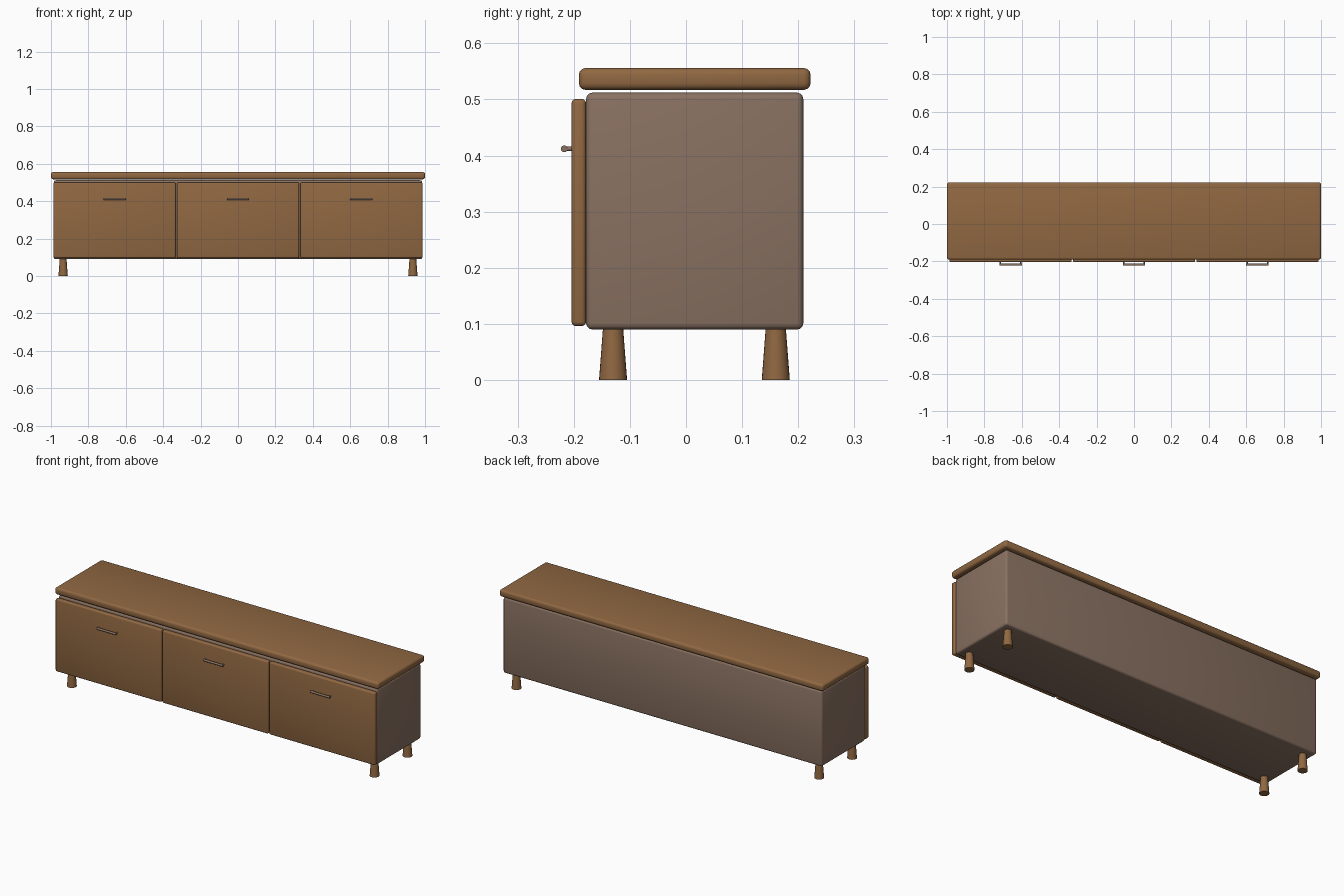
import bpy
import bmesh
from mathutils import Matrix, Vector

cube = bpy.data.objects.get("Cube")
if cube:
    bpy.data.objects.remove(cube, do_unlink=True)


def make_material(name, rgb):
    mat = bpy.data.materials.new(name)
    mat.use_nodes = True
    color = (*rgb, 1)
    mat.diffuse_color = color
    bsdf = next(n for n in mat.node_tree.nodes if n.type == "BSDF_PRINCIPLED")
    bsdf.inputs["Base Color"].default_value = color
    return mat


wood = make_material("warm wood", (0.28, 0.138, 0.054))
taupe = make_material("taupe brown", (0.25, 0.165, 0.12))


def finish(name, bm, mat):
    mesh = bpy.data.meshes.new(name)
    bm.to_mesh(mesh)
    bm.free()
    mesh.materials.append(mat)
    obj = bpy.data.objects.new(name, mesh)
    bpy.context.collection.objects.link(obj)
    bpy.ops.object.select_all(action="DESELECT")
    obj.select_set(True)
    bpy.context.view_layer.objects.active = obj
    bpy.ops.object.shade_smooth_by_angle(angle=0.8)
    return obj


def rounded_box(name, low, high, radius, mat):
    low, high = Vector(low), Vector(high)
    bm = bmesh.new()
    bmesh.ops.create_cube(bm, size=1)
    bmesh.ops.scale(bm, vec=high - low, verts=bm.verts)
    bmesh.ops.translate(bm, vec=(low + high) / 2, verts=bm.verts)
    bmesh.ops.bevel(bm, geom=bm.edges[:], offset=radius, segments=3,
                    profile=0.5, affect="EDGES")
    return finish(name, bm, mat)


def add_cylinder(bm, r1, r2, depth, matrix):
    bmesh.ops.create_cone(bm, cap_ends=True, segments=24, radius1=r1,
                          radius2=r2, depth=depth, matrix=matrix)


# Carcass and floating top slab
rounded_box("cabinet_body", (-0.985, -0.178, 0.09), (0.985, 0.209, 0.512), 0.011, taupe)
rounded_box("top_slab", (-1, -0.191, 0.517), (1, 0.222, 0.556), 0.012, wood)

# Three doors, each with a bar handle on two posts
for side, x in (("right", -0.66), ("middle", 0), ("left", 0.66)):
    rounded_box(side + "_door", (x - 0.327, -0.204, 0.096),
                (x + 0.327, -0.178, 0.501), 0.008, wood)
    bm = bmesh.new()
    add_cylinder(bm, 0.006, 0.006, 0.12,
                 Matrix.Translation((x, -0.217, 0.412)) @ Matrix.Rotation(1.5708, 4, "Y"))
    for dx in (-0.054, 0.054):
        add_cylinder(bm, 0.004, 0.004, 0.018,
                     Matrix.Translation((x + dx, -0.209, 0.412)) @ Matrix.Rotation(1.5708, 4, "X"))
    finish(side + "_handle", bm, taupe)

# Four tapered legs
for side, x in (("right", -0.935), ("left", 0.935)):
    for end, y in (("front", -0.13), ("back", 0.16)):
        bm = bmesh.new()
        add_cylinder(bm, 0.025, 0.018, 0.092, Matrix.Translation((x, y, 0.046)))
        finish(f"{end}_{side}_leg", bm, wood)
